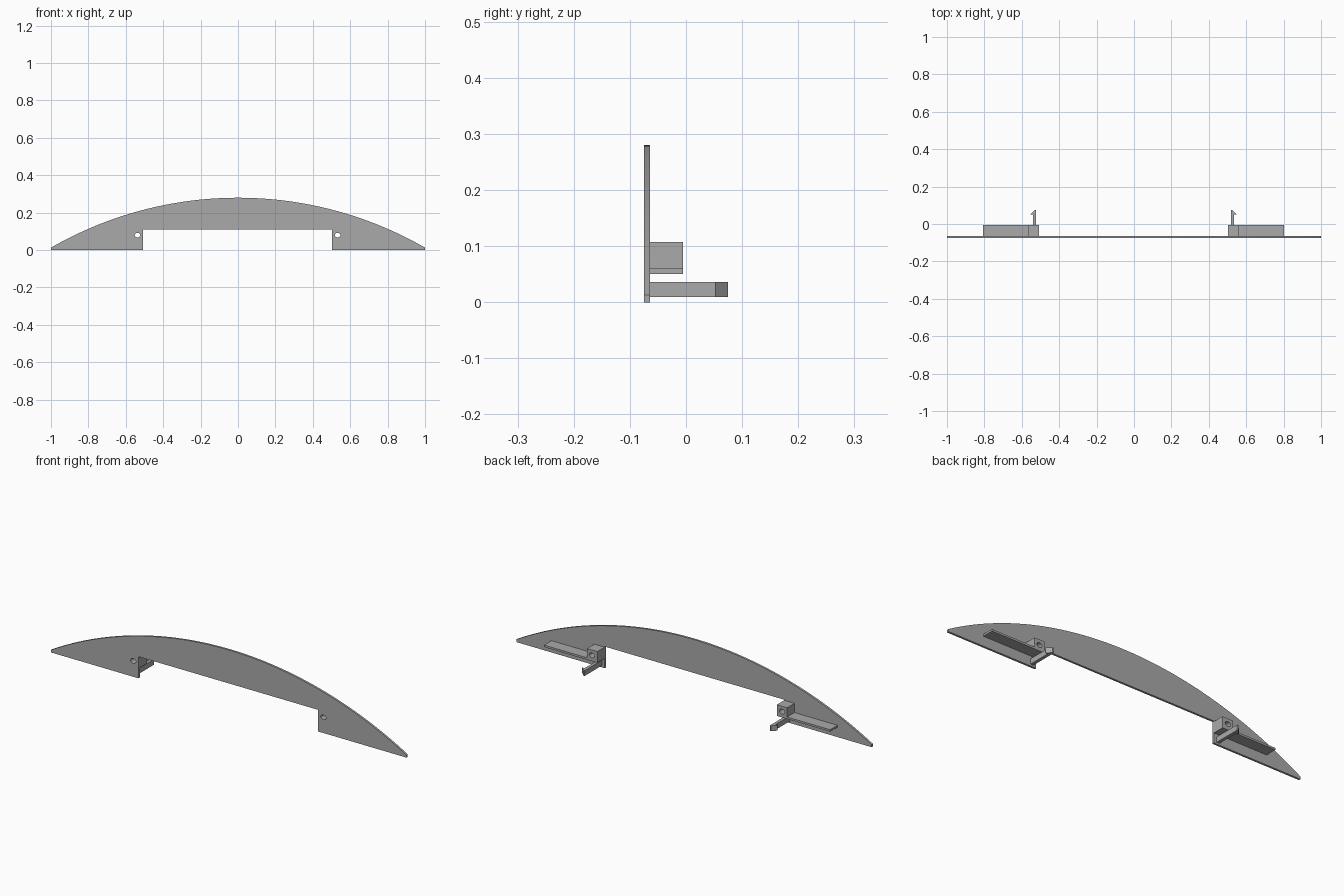
import bpy, math
from mathutils import Matrix

if "Cube" in bpy.data.objects:
    bpy.data.objects.remove(bpy.data.objects["Cube"])

grey = bpy.data.materials.new("plain grey")
grey.diffuse_color = (0.4, 0.4, 0.4, 1)
grey.use_nodes = True
grey.node_tree.nodes["Principled BSDF"].inputs["Base Color"].default_value = grey.diffuse_color


def prism(name, loops, lo, hi, axis):
    """Extrude a filled outline (further loops are holes) along y or z."""
    cu = bpy.data.curves.new(name, 'CURVE')
    cu.dimensions = '2D'
    cu.fill_mode = 'BOTH'
    cu.extrude = (hi - lo) / 2
    for pts in loops:
        sp = cu.splines.new('POLY')
        sp.points.add(len(pts) - 1)
        for p, (a, b) in zip(sp.points, pts):
            p.co = (a, b, 0, 1)
        sp.use_cyclic_u = True
    tmp = bpy.data.objects.new(name + "_outline", cu)
    bpy.context.collection.objects.link(tmp)
    dg = bpy.context.evaluated_depsgraph_get()
    me = bpy.data.meshes.new_from_object(tmp.evaluated_get(dg))
    bpy.data.objects.remove(tmp)
    mid = (lo + hi) / 2
    if axis == 'y':
        me.transform(Matrix.Translation((0, mid, 0)) @ Matrix.Rotation(math.pi / 2, 4, 'X'))
    else:
        me.transform(Matrix.Translation((0, 0, mid)))
    me.materials.clear()
    me.materials.append(grey)
    ob = bpy.data.objects.new(name, me)
    bpy.context.collection.objects.link(ob)
    bpy.ops.object.select_all(action='DESELECT')
    ob.select_set(True)
    bpy.context.view_layer.objects.active = ob
    # merge the caps with the walls
    bpy.ops.object.mode_set(mode='EDIT')
    bpy.ops.mesh.select_all(action='SELECT')
    bpy.ops.mesh.remove_doubles(threshold=0.00005)
    bpy.ops.mesh.normals_make_consistent(inside=False)
    bpy.ops.object.mode_set(mode='OBJECT')
    bpy.ops.object.shade_smooth_by_angle(angle=math.radians(30))
    return ob


def hole(cx, cz=0.08, rx=0.015, rz=0.012, n=24):
    return [(cx + rx * math.cos(t * math.tau / n), cz + rz * math.sin(t * math.tau / n))
            for t in range(n)]


OFF = -0.0025          # the fittings sit slightly left of centre
FRONT, BACK = -0.0745, -0.064

# arched front panel with a notch below and two screw holes
end_z, top_z, n = 0.013, 0.28, 64
rise = top_z - end_z
R = (1 + rise * rise) / (2 * rise)
half = math.asin(1 / R)
arc = [(R * math.sin(half * (1 - 2 * i / n)),
        top_z - R + R * math.cos(half * (1 - 2 * i / n))) for i in range(n + 1)]
nl, nr = OFF - 0.505, OFF + 0.505
outline = [(-1, 0), (nl, 0), (nl, 0.11), (nr, 0.11), (nr, 0), (1, 0)] + arc
prism("arched_panel", [outline, hole(OFF - 0.535), hole(OFF + 0.535)], FRONT, BACK, 'y')

for side, s in (("left", -1), ("right", 1)):
    def mx(pts):
        return [(OFF + s * a, b) for a, b in pts]
    # screw block with a thin ledge running outward
    bracket = mx([(0.505, 0.05), (0.805, 0.05), (0.805, 0.06),
                  (0.563, 0.06), (0.563, 0.107), (0.505, 0.107)])
    prism(side + "_bracket", [bracket, hole(OFF + s * 0.535)], BACK, -0.005, 'y')
    # snap hook with a barbed tip
    hook = mx([(0.521, BACK), (0.537, BACK), (0.537, 0.052), (0.55, 0.052),
               (0.528, 0.0745), (0.521, 0.0745)])
    prism(side + "_snap_hook", [hook], 0.009, 0.036, 'z')
